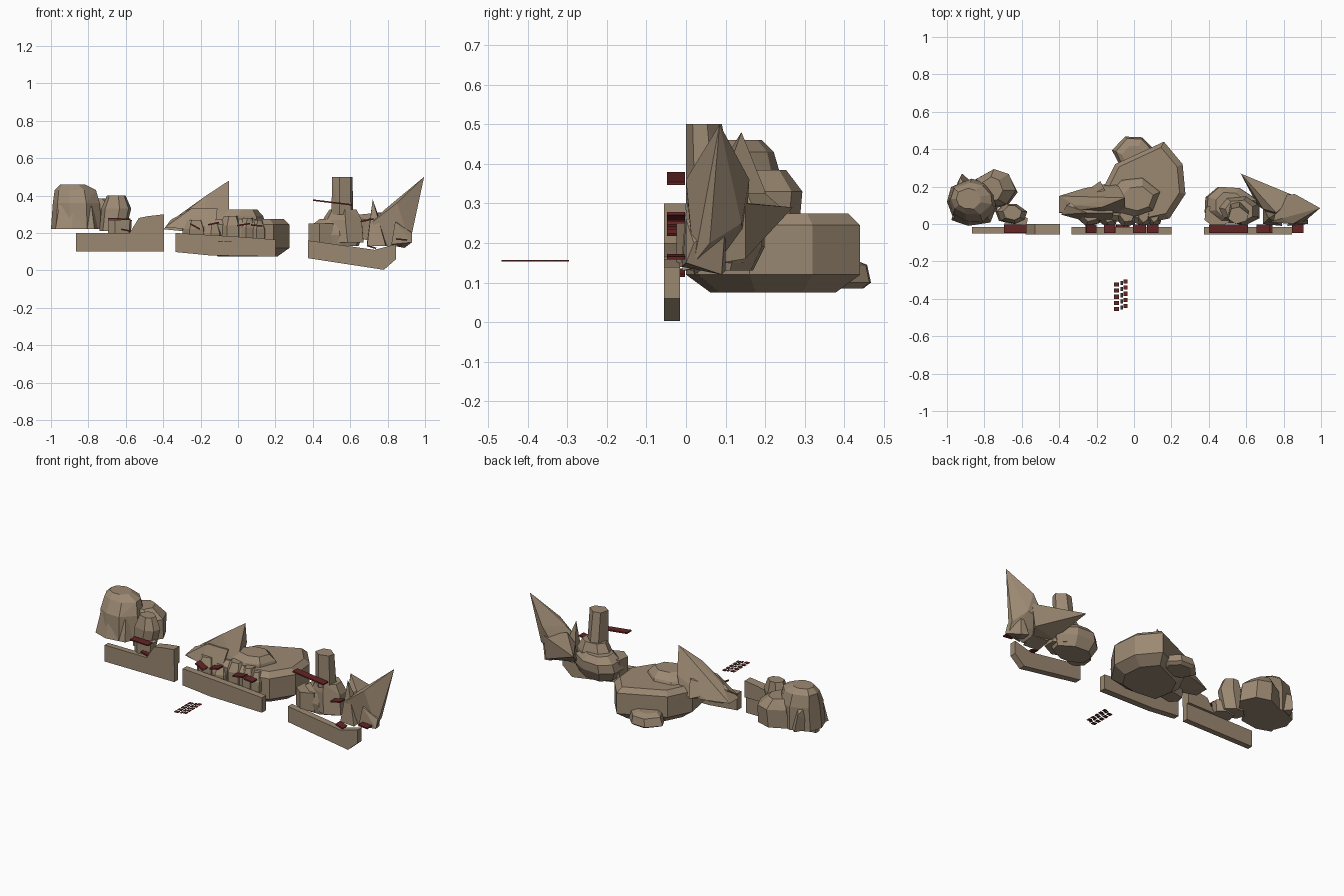
import bpy, bmesh, math, random
from mathutils import Vector, Matrix

random.seed(4)


def material(name, rgb):
    m = bpy.data.materials.new(name)
    m.diffuse_color = (*rgb, 1)
    return m


STONE = material("stone", (0.33, 0.25, 0.17))
RED = material("dark_red", (0.13, 0.018, 0.018))
DARK = material("dark_grey", (0.04, 0.035, 0.035))


def finish(name, bm, mat):
    bmesh.ops.recalc_face_normals(bm, faces=bm.faces)
    me = bpy.data.meshes.new(name)
    bm.to_mesh(me)
    bm.free()
    me.materials.append(mat)
    ob = bpy.data.objects.new(name, me)
    bpy.context.collection.objects.link(ob)
    return ob


def hull(name, pts, mat=STONE):
    bm = bmesh.new()
    for p in pts:
        bm.verts.new(p)
    r = bmesh.ops.convex_hull(bm, input=bm.verts)
    loose = {g for g in r["geom_interior"] + r["geom_unused"] if isinstance(g, bmesh.types.BMVert)}
    bmesh.ops.delete(bm, geom=list(loose), context="VERTS")
    bmesh.ops.dissolve_limit(bm, angle_limit=math.radians(6), verts=bm.verts, edges=bm.edges)
    return finish(name, bm, mat)


def rock(name, rings, n=8, jitter=0.05, turn=0.3):
    """Faceted stone: hull of stacked rings given as (x0, x1, y0, y1, z)."""
    pts = []
    shape = [(turn + math.tau * (i + random.uniform(-.15, .15)) / n, random.uniform(1 - jitter, 1 + jitter))
             for i in range(n)]
    for x0, x1, y0, y1, z in rings:
        for a, k in shape:
            pts.append(((x0 + x1) / 2 + (x1 - x0) / 2 * k * math.cos(a) * 1.03,
                        (y0 + y1) / 2 + (y1 - y0) / 2 * k * math.sin(a) * 1.03, z))
    return hull(name, pts)


def slab(name, profile, y0=-0.055, y1=-0.015):
    """Flat wall stone: an xz outline extruded along y."""
    bm = bmesh.new()
    f = bm.faces.new([bm.verts.new((x, y0, z)) for x, z in profile])
    g = bmesh.ops.extrude_face_region(bm, geom=[f])["geom"]
    bmesh.ops.translate(bm, vec=(0, y1 - y0, 0), verts=[v for v in g if isinstance(v, bmesh.types.BMVert)])
    return finish(name, bm, STONE)


def bar(name, c, size, mat=RED, rot_y=0):
    bm = bmesh.new()
    m = Matrix.Translation(c) @ Matrix.Rotation(rot_y, 4, "Y") @ Matrix.Diagonal((*size, 1))
    bmesh.ops.create_cube(bm, size=1, matrix=m)
    return finish(name, bm, mat)


# front wall slabs
slab("left_slab", [(-.865, .1), (-.395, .1), (-.395, .2), (-.865, .2)], -.05)
slab("left_slab_step", [(-.58, .2), (-.395, .2), (-.395, .3), (-.48, .29), (-.53, .28)], -.055, 0)
slab("middle_slab", [(-.335, .2), (-.335, .098), (-.15, .08), (.2, .074), (.2, .165), (0, .18)])
slab("right_slab", [(.375, .16), (.375, .065), (.78, .003), (.845, .06), (.845, .14), (.73, .11)])

# left cluster
rock("left_boulder", [(-1, -.73, 0, .24, .22), (-.99, -.74, .01, .24, .36),
                      (-.98, -.76, .05, .22, .43), (-.95, -.82, .08, .19, .46)], 9)
rock("left_boulder_lobe", [(-.87, -.62, .08, .28, .22), (-.85, -.63, .09, .29, .33),
                           (-.82, -.7, .12, .25, .385)], 7, turn=.8)
rock("left_boulder_foot", [(-.98, -.74, -.01, .1, .22), (-.96, -.76, .02, .1, .34),
                           (-.94, -.8, .04, .1, .38)], 6)
hull("left_boulder_spur", [(-.99, .12, .22), (-.92, .27, .23), (-.84, .2, .22), (-.93, .25, .33),
                           (-.96, .13, .4), (-.87, .16, .4)])
rock("left_small_rock", [(-.74, -.6, 0, .11, .21), (-.73, -.57, 0, .11, .33),
                         (-.7, -.6, .02, .1, .4)], 7)
rock("left_front_block", [(-.7, -.57, -.035, .06, .2), (-.7, -.565, -.035, .06, .27)], 6, .02)

# middle cluster
outline = [(-.14, .02), (-.17, .18), (-.1, .32), (0, .37), (.16, .44), (.26, .32), (.275, .16), (.19, .03), (.05, 0)]
hull("middle_boulder", [(.05 + (x - .05) * k, .22 + (y - .22) * k, z)
                        for k, z in ((.72, .075), (1, .12), (1, .245), (.86, .275)) for x, y in outline])
rock("middle_back_stone", [(-.08, .08, .32, .45, .085), (-.11, .1, .31, .47, .1), (-.09, .09, .31, .46, .145),
                           (-.06, .06, .32, .42, .16)], 7)
rock("middle_mound", [(-.18, .15, .02, .27, .22), (-.13, .13, .04, .24, .29), (-.07, .1, .07, .2, .325)], 7)
hull("middle_spire", [(-.4, .15, .22), (-.4, .06, .22), (-.2, .03, .2), (-.05, .05, .23), (-.12, .22, .22),
                      (-.27, .19, .22), (-.31, .1, .3), (-.17, .09, .4), (-.048, .14, .48),
                      (-.09, .09, .36), (-.08, .2, .33)])
hull("middle_spire_ridge", [(-.39, .05, .23), (-.26, .015, .22), (-.12, .02, .24), (-.11, .06, .33),
                            (-.25, .06, .33), (-.36, .1, .27), (-.18, .23, .22), (-.16, .19, .32)])
for i, (x0, x1, z1) in enumerate([(-.3, -.17, .27), (-.2, -.08, .25), (-.1, .02, .29), (0, .1, .28), (.06, .15, .27)]):
    rock("middle_front_stone_%d" % i, [(x0, x1, -.015, .09, .16), (x0, x1, -.015, .1, z1 - .05),
                                       (x0 + .025, x1 - .02, .01, .09, z1)], 6)

# right cluster
rock("right_base_rock", [(.4, .64, .01, .17, .13), (.365, .66, 0, .2, .19), (.38, .65, .01, .2, .24),
                         (.43, .6, .03, .17, .275)], 8)
rock("right_front_block", [(.37, .52, -.02, .12, .14), (.37, .52, -.02, .12, .25)], 6)
rock("right_collar", [(.47, .68, -.01, .15, .15), (.455, .67, 0, .15, .27), (.49, .64, .01, .13, .325)], 7)
rock("right_pillar", [(.495, .615, 0, .12, .3), (.5, .612, 0, .09, .5)], 6, .02)
hull("right_spire", [(.995, .085, .5), (.85, .0, .36), (.79, .03, .33), (.72, .01, .26), (.7, .03, .17), (.82, .02, .12),
                     (.92, .02, .15), (.93, .06, .2), (.88, .14, .25), (.86, .16, .36), (.75, .15, .2)])
hull("right_rear_spire", [(.57, .27, .29), (.66, .1, .17), (.69, .08, .27), (.86, .15, .3), (.84, .15, .16),
                          (.76, .03, .14), (.76, .06, .31)])
hull("right_small_spire", [(.69, .0, .13), (.79, -.01, .13), (.8, .08, .15), (.69, .09, .15),
                           (.72, .03, .38), (.77, .02, .22)])
hull("right_side_stone", [(.82, -.01, .14), (.93, 0, .15), (.93, .02, .2), (.84, 0, .26), (.84, .1, .13),
                          (.9, .1, .26), (.89, .09, .12)])

# dark red slivers on the stone faces
for i, (x, z, w, r) in enumerate([(.505, .363, .21, .12), (.69, .268, .07, -.2), (.715, .125, .05, .3),
                                  (.875, .165, .06, .1), (-.635, .275, .12, .03), (-.6, .215, .05, .2),
                                  (-.23, .235, .06, .5), (-.13, .25, .06, -.2), (-.06, .157, .07, .15),
                                  (.03, .245, .07, -.15), (.1, .24, .06, .1)]):
    bar("red_sliver_%d" % i, (x, -.025, z), (w, .045, .008), RED, r)

# small loose grid of tiles in front
for row in range(5):
    for col, (x, w) in enumerate([(-.093, .026), (-.066, .012), (-.046, .02)]):
        bar("tile_%d_%d" % (row, col), (x, -.455 + row * .033 + .008 * col, .155),
            (w, .022, .003), DARK if col == 1 else RED)
